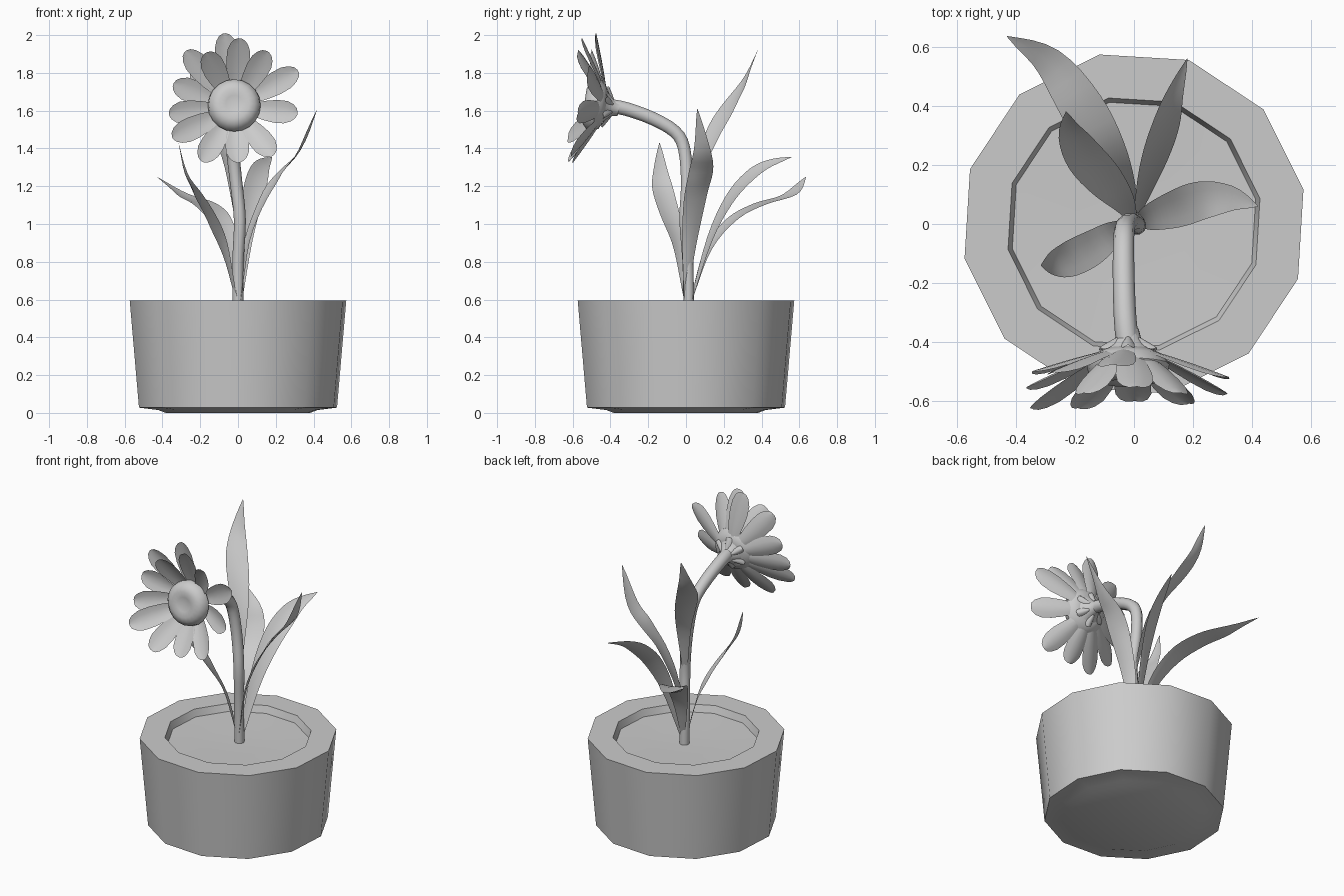
import bpy, bmesh, math
from mathutils import Vector

cube = bpy.data.objects.get("Cube")
if cube:
    bpy.data.objects.remove(cube, do_unlink=True)

grey = bpy.data.materials.new("clay_grey")
grey.use_nodes = True
GREY = (0.6, 0.6, 0.6, 1)
grey.diffuse_color = GREY
grey.node_tree.nodes["Principled BSDF"].inputs["Base Color"].default_value = GREY

X, Y, Z = Vector((1, 0, 0)), Vector((0, 1, 0)), Vector((0, 0, 1))


def loft(name, rings, closed=True, angle=40):
    """Skin equal-length rows of points, as a tube or as an open sheet."""
    bm = bmesh.new()
    rows = [[bm.verts.new(p) for p in ring] for ring in rings]
    n = len(rows[0])
    for a, b in zip(rows, rows[1:]):
        for i in range(n if closed else n - 1):
            j = (i + 1) % n
            bm.faces.new((a[i], a[j], b[j], b[i]))
    bmesh.ops.remove_doubles(bm, verts=bm.verts, dist=0.0005)
    bmesh.ops.recalc_face_normals(bm, faces=bm.faces)
    mesh = bpy.data.meshes.new(name)
    bm.to_mesh(mesh)
    bm.free()
    mesh.materials.append(grey)
    obj = bpy.data.objects.new(name, mesh)
    bpy.context.collection.objects.link(obj)
    bpy.ops.object.select_all(action='DESELECT')
    obj.select_set(True)
    bpy.context.view_layer.objects.active = obj
    bpy.ops.object.shade_smooth_by_angle(angle=math.radians(angle))
    return obj


def circle(centre, u, v, radius, sides, start=0.0):
    angles = [start + math.tau * i / sides for i in range(sides)]
    return [centre + (u * math.cos(a) + v * math.sin(a)) * radius for a in angles]


def spline(points, steps):
    """Smooth path through the points."""
    p = [Vector(q) for q in points]
    p = [p[0] * 2 - p[1]] + p + [p[-1] * 2 - p[-2]]
    out = []
    for a, b, c, d in zip(p, p[1:], p[2:], p[3:]):
        for k in range(steps):
            t = k / steps
            out.append((b * 2 + (c - a) * t + (a * 2 - b * 5 + c * 4 - d) * t * t
                        + (b * 3 - a - c * 3 + d) * t ** 3) / 2)
    return out + [p[-2]]


def tangents(path):
    last = len(path) - 1
    return [(path[min(i + 1, last)] - path[max(i - 1, 0)]).normalized()
            for i in range(last + 1)]


# Twelve-sided pot with a chamfered foot, thick rim and soil
def turned(name, profile):
    return loft(name, [circle(Z * z, X, Y, r, 12, math.radians(11.5)) for r, z in profile])


turned("pot", [(0, 0), (0.39, 0), (0.43, 0.015), (0.535, 0.028),
               (0.585, 0.595), (0.435, 0.595), (0.42, 0.55)])
turned("soil", [(0.42, 0.55), (0.2, 0.545), (0, 0.54)])

# Stem that bends forward to the flower
path = spline([(0, 0.015, 0.53), (0, 0.01, 0.8), (0.01, -0.005, 1.02), (-0.01, 0.005, 1.22),
               (-0.03, -0.01, 1.4), (-0.035, -0.06, 1.49), (-0.035, -0.18, 1.56),
               (-0.03, -0.32, 1.61), (-0.02, -0.41, 1.625)], 3)
rings = []
for i, (p, t) in enumerate(zip(path, tangents(path))):
    u = (X - t * X.dot(t)).normalized()
    rings.append(circle(p, u, t.cross(u), 0.029 + 0.011 * i / len(path), 10))
loft("stem", rings)

# Flower head frame: it faces forward and slightly up
tilt = math.radians(9)
facing = Vector((0, -math.cos(tilt), math.sin(tilt)))
up = Vector((0, math.sin(tilt), math.cos(tilt)))
hub = Vector((-0.02, -0.425, 1.62))


def head_part(name, profile):
    return loft(name, [circle(hub + facing * d, X, up, r, 20) for r, d in profile])


head_part("flower_centre", [(0, 0), (0.08, 0), (0.12, 0.02), (0.14, 0.05), (0.135, 0.08),
                            (0.11, 0.105), (0.08, 0.115), (0.045, 0.108), (0, 0.1)])
head_part("calyx", [(0.036, -0.07), (0.045, -0.035), (0.075, -0.005), (0.09, 0.01)])

OUTLINE = [(0, 0.35), (0.2, 0.6), (0.4, 0.85), (0.6, 1), (0.78, 0.98),
           (0.9, 0.75), (0.97, 0.45), (1, 0.12)]


def petal(name, degrees, inner, reach, back, forward, half):
    a = math.radians(degrees)
    out = X * math.cos(a) + up * math.sin(a)
    side = up * math.cos(a) - X * math.sin(a)
    rings = []
    for t, w in OUTLINE:
        mid = hub + out * (inner + (reach - inner) * t) + facing * (back + (forward - back) * t ** 1.15)
        rings.append([mid + side * half * w * s + facing * 0.018 * w * s * s
                      for s in (-1, -0.5, 0, 0.5, 1)])
    loft(name, rings, closed=False, angle=80)


# Petals: direction, reach, forward lean
PETALS = [(98, .38, .11), (133, .38, .12), (162, .34, .09), (-170, .35, .12), (-149, .38, .17),
          (-118, .36, .15), (-86, .32, .125), (-54, .35, .14), (-10, .34, .14), (27, .38, .12),
          (120, .3, .19), (85, .34, .18), (56, .32, .19)]
for i, (degrees, reach, forward) in enumerate(PETALS):
    petal(f"petal_{i + 1}", degrees, 0.05, reach, 0.0, forward, 0.062)

# Small sepals behind the petals
for i in range(6):
    petal(f"sepal_{i + 1}", 30 + 60 * i, 0.03, 0.11, -0.045, 0.0, 0.022)


# Long blades that curve away from the stem
def leaf(name, points, half, roll=0.0):
    path = spline(points, 4)
    last = len(path) - 1
    rings = []
    for i, (p, t) in enumerate(zip(path, tangents(path))):
        k = i / last
        flat = t.cross(Z).normalized()
        normal = flat.cross(t)
        side = flat * math.cos(roll) - normal * math.sin(roll)
        lift = flat * math.sin(roll) + normal * math.cos(roll)
        w = half * math.sin(math.pi * k ** 1.15) ** 0.9 if 0 < k < 1 else 0
        w += 0.012 * (1 - k) + 0.001
        rings.append([p + side * w * s + lift * 0.12 * w * s * s for s in (-1, -0.5, 0, 0.5, 1)])
    loft(name, rings, closed=False, angle=80)


leaf("leaf_back_right", [(0, .03, .6), (-.04, .12, .86), (-.1, .25, 1.02), (-.18, .4, 1.1),
                         (-.29, .55, 1.15), (-.43, .635, 1.25)], 0.07)
leaf("leaf_back_left", [(.01, .03, .6), (.04, .13, .92), (.07, .23, 1.12), (.1, .33, 1.24),
                        (.13, .43, 1.31), (.18, .56, 1.355)], 0.055, math.radians(40))
leaf("leaf_left", [(.01, 0, .6), (.05, .02, .9), (.14, .05, 1.13), (.23, .08, 1.27),
                   (.33, .085, 1.39), (.42, .06, 1.61)], 0.06)
leaf("leaf_right", [(-.01, 0, .6), (-.07, -.03, .85), (-.14, -.08, 1.02), (-.22, -.12, 1.16),
                    (-.28, -.135, 1.27), (-.315, -.14, 1.43)], 0.055)
leaf("leaf_tall", [(0, .01, 1.0), (-.04, .08, 1.3), (-.1, .15, 1.48), (-.17, .23, 1.62),
                   (-.215, .31, 1.75), (-.23, .38, 1.92)], 0.06)
